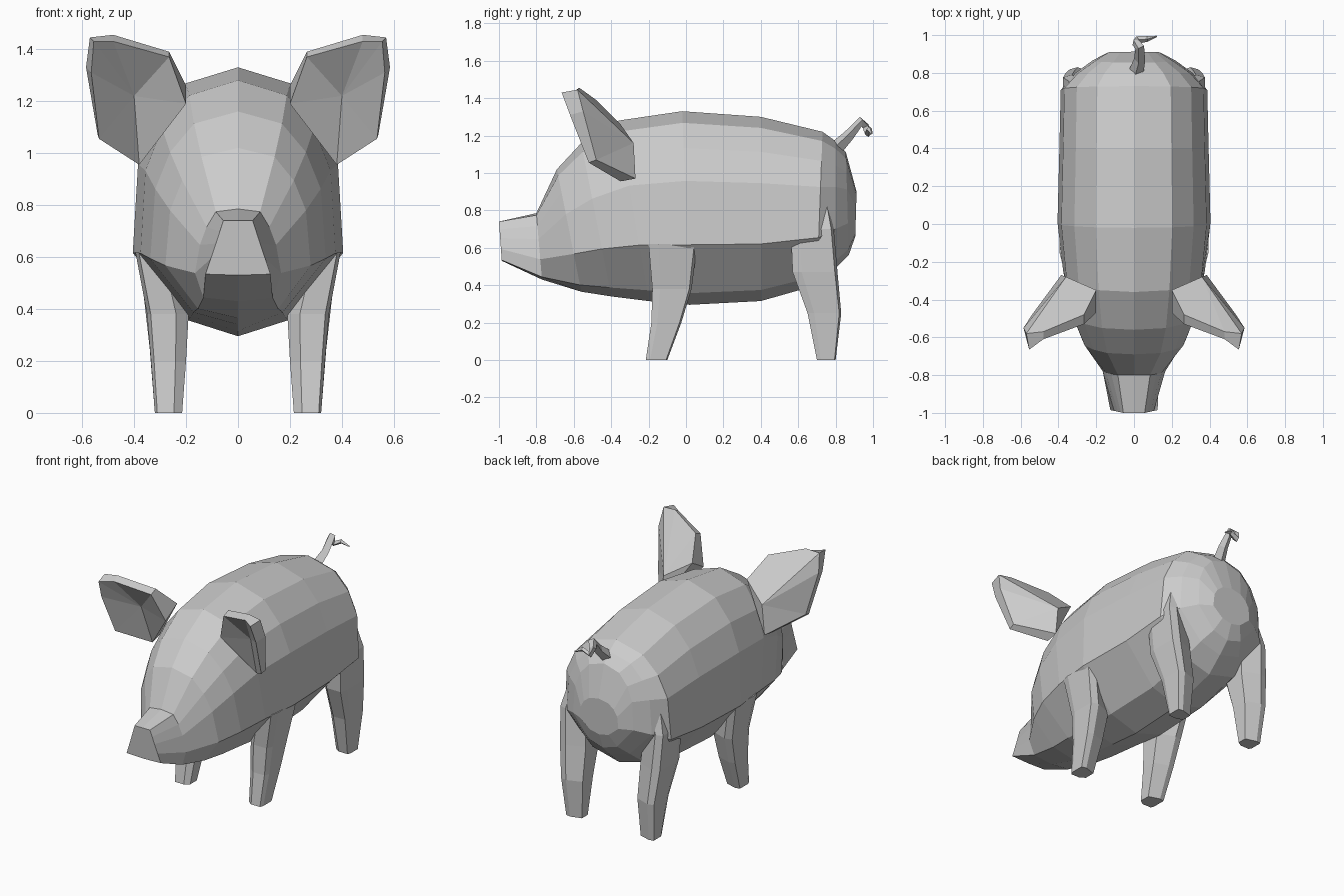
import bpy, bmesh

if "Cube" in bpy.data.objects:
    bpy.data.objects.remove(bpy.data.objects["Cube"])


def make_mesh(name, verts, faces, mirror=False):
    bm = bmesh.new()
    vs = [bm.verts.new(v) for v in verts]
    for f in faces:
        bm.faces.new([vs[i] for i in f])
    bmesh.ops.recalc_face_normals(bm, faces=bm.faces)
    me = bpy.data.meshes.new(name)
    bm.to_mesh(me)
    bm.free()
    ob = bpy.data.objects.new(name, me)
    bpy.context.collection.objects.link(ob)
    if mirror:
        mod = ob.modifiers.new("mirror", 'MIRROR')
        mod.use_axis[0] = True
    return ob


def loft(name, rings, mirror=False):
    n = len(rings[0])
    verts = [p for r in rings for p in r]
    faces = [(k * n + i, k * n + (i + 1) % n, (k + 1) * n + (i + 1) % n, (k + 1) * n + i)
             for k in range(len(rings) - 1) for i in range(n)]
    faces += [tuple(range(n)), tuple(range(len(verts) - n, len(verts)))]
    return make_mesh(name, verts, faces, mirror)


# Body: half cross-sections (x / half width, height fraction), top to bottom
BARREL = [(0, 1), (.5, .94), (.78, .81), (.95, .64), (1, .31), (.48, .06), (0, 0)]
SNOUT = [(0, 1), (.45, 1), (.56, .8), (.68, .58), (.84, .3), (1, .02), (0, 0)]


def body_ring(yt, zt, yb, zb, w, snout):
    half = []
    for (bx, bt), (sx, st) in zip(BARREL, SNOUT):
        x, t = bx + (sx - bx) * snout, bt + (st - bt) * snout
        half.append((x * w, yb + (yt - yb) * t, zb + (zt - zb) * t))
    return half + [(-x, y, z) for x, y, z in half[-2:0:-1]]


# y top, z top, y bottom, z bottom, half width, snout blend
stations = [
    (-1.0, .74, -.985, .53, .125, 1),
    (-.80, .785, -.77, .43, .18, .5),
    (-.69, 1.02, -.56, .365, .285, .12),
    (-.56, 1.16, -.40, .34, .34, .05),
    (-.36, 1.28, -.20, .315, .375, 0),
    (-.02, 1.33, .02, .295, .405, 0),
    (.40, 1.30, .40, .315, .395, 0),
    (.73, 1.22, .70, .40, .388, 0),
    (.80, 1.17, .80, .49, .31, 0),
    (.855, 1.11, .87, .56, .22, 0),
    (.912, .90, .905, .66, .14, 0),
]
loft("body", [body_ring(*s) for s in stations])


# Legs: tapered lofts with cut corners; levels are z, x range, y range
def leg(name, levels):
    rings = []
    for z, x0, x1, y0, y1 in levels:
        cx, cy = (x1 - x0) * .3, (y1 - y0) * .2
        rings.append([(x0, y0 + cy, z), (x0 + cx, y0, z), (x1 - cx * .3, y0, z),
                      (x1, y0 + cy, z), (x1, y1 - cy * .3, z),
                      (x1 - cx, y1, z), (x0, y1 - cy, z)])
    loft(name, rings, True)


leg("front_legs", [(0, .215, .32, -.215, -.10), (.2, .2, .335, -.185, -.025),
                   (.38, .19, .35, -.18, .03), (.62, .25, .395, -.2, .06)])
leg("rear_legs", [(0, .215, .32, .70, .80), (.25, .2, .34, .65, .83),
                  (.47, .2, .365, .57, .81), (.70, .22, .375, .56, .79),
                  (.95, .2, .31, .60, .74)])

# Ears: front rim and back rim joined, with a dished front and a peaked back
front = [(.20, -.47, 1.19), (.265, -.53, 1.37), (.48, -.61, 1.43),
         (.555, -.665, 1.43), (.565, -.62, 1.31), (.535, -.52, 1.055), (.38, -.35, .955)]
back = [(.20, -.35, 1.26), (.265, -.48, 1.39), (.48, -.57, 1.455),
        (.57, -.58, 1.445), (.585, -.55, 1.33), (.54, -.48, 1.07), (.385, -.27, .97)]
n = len(front)
dish, peak = (.40, -.44, 1.22), (.36, -.28, 1.16)
faces = []
for i in range(n):
    j = (i + 1) % n
    faces += [(i, j, n + j, n + i), (i, j, 2 * n), (n + i, n + j, 2 * n + 1)]
make_mesh("ears", front + back + [dish, peak], faces, True)

# Curly tail: tapering four-sided tube
cu = bpy.data.curves.new("tail", 'CURVE')
cu.dimensions = '3D'
cu.bevel_depth = 1
cu.bevel_resolution = 0
cu.use_fill_caps = True
path = [(.01, .80, 1.13, .04), (.03, .87, 1.20, .03), (.03, .935, 1.275, .026),
        (.01, .96, 1.25, .022), (.02, .975, 1.21, .02), (.07, .98, 1.235, .015),
        (.12, .993, 1.21, .004)]
sp = cu.splines.new('POLY')
sp.points.add(len(path) - 1)
for p, (x, y, z, r) in zip(sp.points, path):
    p.co = (x, y, z, 1)
    p.radius = r
sp.use_smooth = False
bpy.context.collection.objects.link(bpy.data.objects.new("tail", cu))
